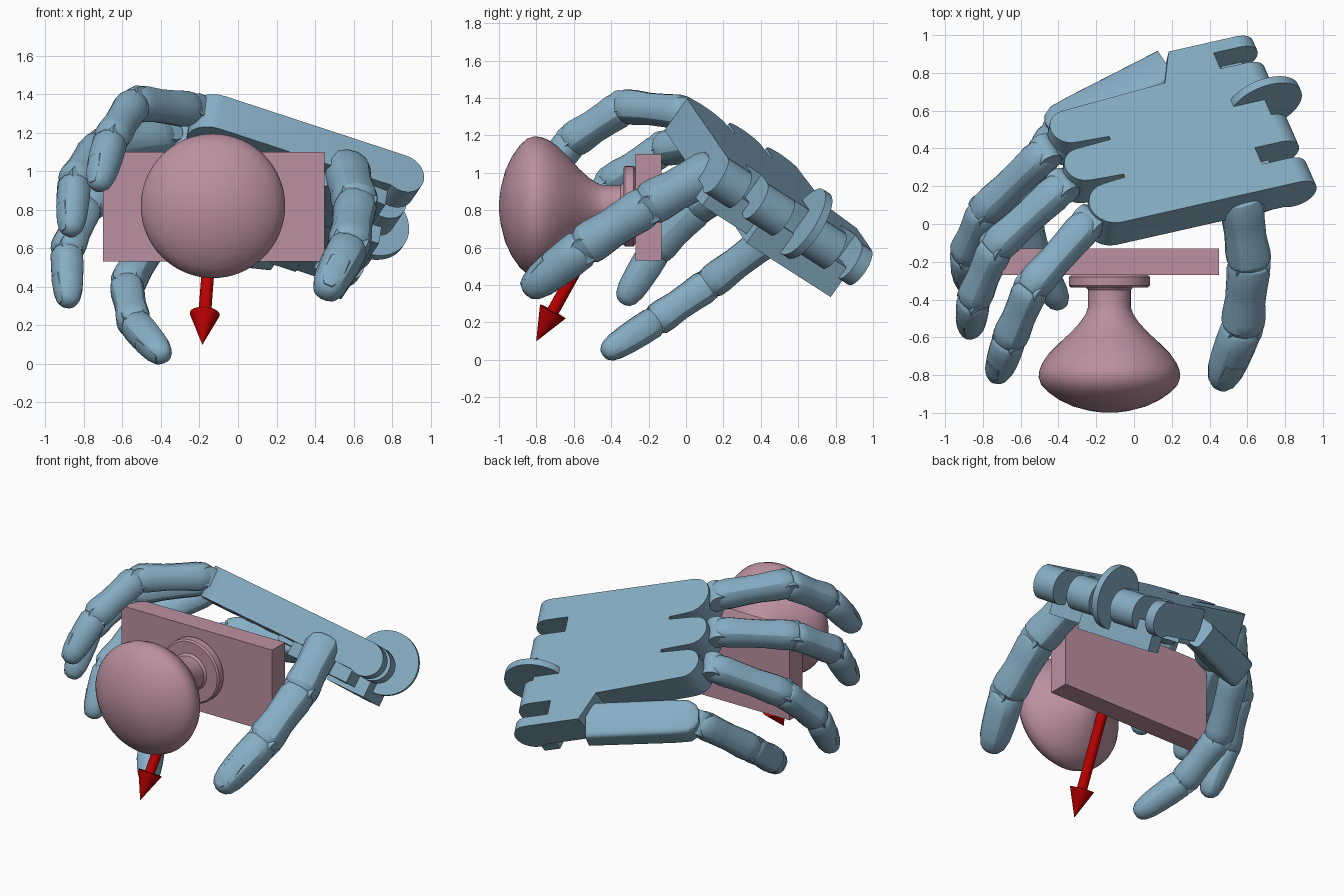
import bpy, bmesh, math
from mathutils import Vector as V, Matrix

if "Cube" in bpy.data.objects:
    bpy.data.objects.remove(bpy.data.objects["Cube"])


def material(name, rgb):
    m = bpy.data.materials.new(name)
    m.diffuse_color = (*rgb, 1)
    m.use_nodes = True
    m.node_tree.nodes["Principled BSDF"].inputs["Base Color"].default_value = m.diffuse_color
    return m


BLUE = material("blue", (0.24, 0.42, 0.55))
PINK = material("pink", (0.50, 0.28, 0.35))
RED = material("red", (0.50, 0.0, 0.0))


def finish(name, bm, mat, angle=32):
    bmesh.ops.recalc_face_normals(bm, faces=bm.faces)
    me = bpy.data.meshes.new(name)
    bm.to_mesh(me)
    bm.free()
    ob = bpy.data.objects.new(name, me)
    bpy.context.collection.objects.link(ob)
    me.materials.append(mat)
    for p in me.polygons:
        p.use_smooth = True
    me.set_sharp_from_angle(angle=math.radians(angle))
    return ob


def loft(name, p0, p1, up, stations, mat, sides=14, power=2.0, angle=32):
    """Skin superellipse rings along p0-p1; station = (t, half width, half height)."""
    p0, p1 = V(p0), V(p1)
    d = (p1 - p0).normalized()
    side = d.cross(V(up)).normalized()
    top = side.cross(d)
    bm = bmesh.new()
    rings = []
    for t, rw, rh in stations:
        ring = []
        for i in range(sides):
            c, s = math.cos(2 * math.pi * i / sides), math.sin(2 * math.pi * i / sides)
            x = math.copysign(abs(c) ** (2 / power), c) * rw
            y = math.copysign(abs(s) ** (2 / power), s) * rh
            ring.append(bm.verts.new(p0.lerp(p1, t) + side * x + top * y))
        rings.append(ring)
    for a, b in zip(rings, rings[1:]):
        for i in range(sides):
            j = (i + 1) % sides
            bm.faces.new((a[i], a[j], b[j], b[i]))
    bm.faces.new(rings[0])
    bm.faces.new(rings[-1])
    return finish(name, bm, mat, angle)


# hand frame: u wrist to fingers, w index to little, n out of the back of the hand
ORIGIN = V((0.91, 0.30, 1.02))
U = V((-0.93, -0.21, 0.305)).normalized()
N = V((0.134, 0.574, 0.804))
N = (N - U * N.dot(U)).normalized()
W = N.cross(U)
if W.y < 0:
    W = -W


def hand(a, b, depth):
    return ORIGIN + U * a + W * b - N * depth


def prism(name, pts, d0, d1, mat=BLUE):
    bm = bmesh.new()
    lo = [bm.verts.new(hand(a, b, d0)) for a, b in pts]
    hi = [bm.verts.new(hand(a, b, d1)) for a, b in pts]
    for i in range(len(pts)):
        j = (i + 1) % len(pts)
        bm.faces.new((lo[i], lo[j], hi[j], hi[i]))
    bm.faces.new(lo)
    bm.faces.new(hi)
    return finish(name, bm, mat)


def wheel(name, a, b0, b1, depth, r, mat=BLUE):
    return loft(name, hand(a, b0, depth), hand(a, b1, depth), N,
                [(0, r, r), (1, r, r)], mat, 40)


# palm slab with rounded knuckle lobes and wrist slots
def lobe(b0, b1, a_end):
    r, c = (b1 - b0) / 2, (b0 + b1) / 2
    return [(a_end - r + r * math.sin(t), c - r * math.cos(t))
            for t in [math.pi * k / 10 for k in range(11)]]


outline = [(0.06, -0.08)] + lobe(-0.08, 0.18, 1.21) + [(0.96, 0.19), (0.96, 0.21)]
outline += lobe(0.22, 0.43, 1.25) + [(0.95, 0.44), (0.95, 0.46)] + lobe(0.47, 0.68, 1.24)
outline += [(0.54, 0.71), (0.45, 0.895), (0.06, 0.895), (0.06, 0.825), (0.22, 0.825),
            (0.22, 0.72), (0.06, 0.72), (0.06, 0.19), (0.22, 0.19), (0.22, 0.08), (0.06, 0.08)]
prism("palm", outline, 0.0, 0.21)

# wrist hinge barrels, wheel and underside blocks
for k, (b0, b1) in enumerate([(-0.08, 0.08), (0.19, 0.37), (0.54, 0.72), (0.825, 0.895)]):
    wheel(f"wrist_barrel_{k}", 0.065, b0, b1, 0.113, 0.112)
wheel("wrist_wheel", 0.045, 0.47, 0.515, 0.07, 0.205)
prism("wrist_underside", [(0.04, 0.28), (0.04, 0.85), (0.15, 0.85), (0.30, 0.28)], 0.15, 0.33)
prism("palm_underside", [(0.30, 0.3), (0.30, 0.87), (0.46, 0.87), (0.70, 0.60), (0.70, 0.3)],
      0.19, 0.24)
prism("thumb_mount", [(0.12, -0.02), (0.12, 0.32), (0.50, 0.32), (0.56, 0.1), (0.42, -0.05)],
      0.15, 0.30)

# little finger metacarpal, folded below the palm
loft("little_metacarpal", (0.17, 0.79, 0.62), (-0.44, 0.47, 0.69), (-0.2, 0.68, 0.7),
     [(-0.03, 0.12, 0.09), (0.75, 0.12, 0.10), (0.9, 0.115, 0.10), (0.97, 0.085, 0.09),
      (1.0, 0.04, 0.08)], BLUE, 20, 6)

LINK = [(-0.08, 0.45), (-0.04, 0.75), (0.03, 0.95), (0.15, 1.02), (0.35, 0.97), (0.6, 0.94),
        (0.85, 1.02), (0.97, 1.0), (1.06, 0.8), (1.11, 0.45)]
TIP = [(-0.04, 0.6), (0.02, 0.88), (0.08, 1.0), (0.3, 1.0), (0.55, 0.95), (0.75, 0.87),
       (0.9, 0.7), (0.97, 0.47), (1.0, 0.2)]


def finger(name, joints, radii, back=None):
    """Three links, hinge barrels and a nail through four joint positions."""
    j = [V(p) for p in joints]
    hinge = (j[1] - j[0]).cross(j[3] - j[1]).normalized()
    for k in range(3):
        d = (j[k + 1] - j[k]).normalized()
        up = V(back) if back else d.cross(hinge)
        r = radii[k]
        rows = TIP if k == 2 else LINK
        loft(f"{name}_link_{k + 1}", j[k], j[k + 1], up,
             [(t, s * r, s * r) for t, s in rows], BLUE, 14, 2.4, 28)
        h = d.cross(up).normalized()
        loft(f"{name}_hinge_{k + 1}", j[k] - h * r * 0.85, j[k] + h * r * 0.85, d,
             [(0, r * .7, r * .7), (1, r * .7, r * .7)], BLUE, 20)
    # nail
    up = (up - d * up.dot(d)).normalized()
    a, b = j[2].lerp(j[3], 0.5) + up * r * 0.84, j[2].lerp(j[3], 0.96) + up * r * 0.50
    loft(f"{name}_nail", a, b, up,
         [(0, r * .5, r * .15), (0.5, r * .55, r * .17), (0.85, r * .42, r * .14),
          (1, r * .2, r * .06)], BLUE, 14, 2.5)
    # knuckle neck reaching back into the palm
    d0 = (j[1] - j[0]).normalized()
    loft(f"{name}_neck", j[0] - U * 0.13 - d0 * 0.02, j[0] + d0 * 0.03, N,
         [(0, radii[0] * .6, radii[0] * .6), (1, radii[0] * .6, radii[0] * .6)], BLUE, 16)


finger("index", [(-0.24, 0.01, 1.32), (-0.54, -0.33, 1.355), (-0.66, -0.61, 1.17),
                 (-0.73, -0.82, 0.91)], (0.09, 0.09, 0.085))
finger("middle", [(-0.38, 0.20, 1.18), (-0.73, -0.12, 1.13), (-0.85, -0.40, 0.95),
                  (-0.87, -0.58, 0.67)], (0.09, 0.088, 0.083))
finger("ring", [(-0.47, 0.38, 1.03), (-0.79, 0.07, 0.82), (-0.89, -0.16, 0.59),
                (-0.88, -0.34, 0.30)], (0.09, 0.088, 0.083))
finger("little", [(-0.43, 0.47, 0.67), (-0.58, 0.13, 0.41), (-0.54, -0.16, 0.21),
                  (-0.38, -0.44, 0.03)], (0.09, 0.088, 0.083))
finger("thumb", [(0.56, 0.15, 1.02), (0.61, -0.20, 0.83), (0.575, -0.54, 0.61),
                 (0.45, -0.86, 0.36)], (0.115, 0.11, 0.105), (0.3, -0.35, 0.8))

# drawer plate
bm = bmesh.new()
bmesh.ops.create_cube(bm, size=1, matrix=Matrix.Translation((-0.125, -0.20, 0.815))
                      @ Matrix.Diagonal((1.15, 0.14, 0.57, 1)))
finish("plate", bm, PINK)

# turned knob: (radius, y) profile
profile = [(0.20, -0.27), (0.215, -0.28), (0.215, -0.325), (0.205, -0.335), (0.125, -0.335),
           (0.113, -0.35), (0.113, -0.44), (0.125, -0.475), (0.155, -0.52), (0.20, -0.57),
           (0.26, -0.625), (0.32, -0.685), (0.355, -0.735), (0.371, -0.775), (0.375, -0.81),
           (0.362, -0.85), (0.325, -0.89), (0.265, -0.932), (0.19, -0.967), (0.10, -0.99),
           (0.03, -0.999)]
loft("knob", (-0.13, 0, 0.82), (-0.13, -1, 0.82), (0, 0, 1),
     [(-y, r, r) for r, y in profile], PINK, 64)

# pull direction arrow
start, tip = (-0.13, -0.40, 0.82), (-0.185, -0.80, 0.10)
loft("pull_arrow", start, tip, (1, 0, 0),
     [(0, 0.033, 0.033), (0.78, 0.033, 0.033), (0.78, 0.078, 0.078), (1, 0.001, 0.001)], RED, 24)
